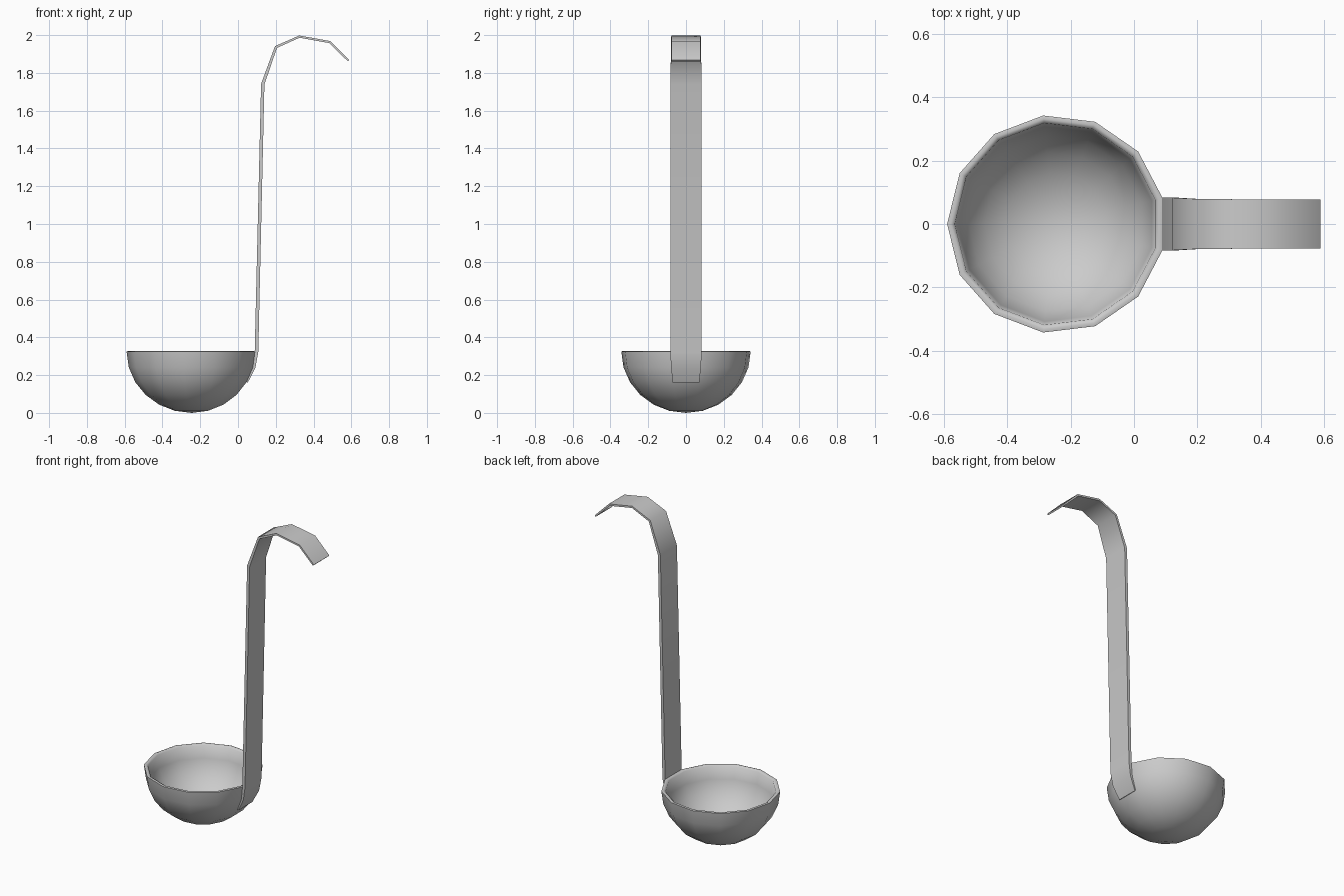
import bpy, bmesh, math
from mathutils import Vector

if "Cube" in bpy.data.objects:
    bpy.data.objects.remove(bpy.data.objects["Cube"])

SIDES, CX = 13, -0.245


def finish(bm, name, angle):
    bmesh.ops.recalc_face_normals(bm, faces=bm.faces)
    mesh = bpy.data.meshes.new(name)
    bm.to_mesh(mesh)
    bm.free()
    ob = bpy.data.objects.new(name, mesh)
    bpy.context.collection.objects.link(ob)
    bpy.ops.object.select_all(action='DESELECT')
    ob.select_set(True)
    bpy.context.view_layer.objects.active = ob
    bpy.ops.object.shade_smooth_by_angle(angle=math.radians(angle))
    return ob


def bridge(bm, a, b):
    n = len(a)
    for i in range(n):
        j = (i + 1) % n
        bm.faces.new((a[i], a[j], b[j], b[i]))


# Bowl: 13-sided shell, outer quarter ellipse, rounded rim, inner quarter ellipse
outer = [(0.345 * math.cos(math.radians(t)), 0.325 - 0.325 * math.sin(math.radians(t)))
         for t in range(75, -1, -15)]
inner = [(0.321 * math.cos(math.radians(t)), 0.32 - 0.298 * math.sin(math.radians(t)))
         for t in range(0, 76, 15)]
profile = outer + [(0.334, 0.328)] + inner
bm = bmesh.new()
rings = []
for r, z in profile:
    ring = []
    for i in range(SIDES):
        a = math.pi + i * math.tau / SIDES
        ring.append(bm.verts.new((CX + r * math.cos(a), r * math.sin(a), z)))
    rings.append(ring)
for a, b in zip(rings, rings[1:]):
    bridge(bm, a, b)
for ring, z in ((rings[0], 0.0), (rings[-1], 0.022)):
    tip = bm.verts.new((CX, 0, z))
    for i in range(SIDES):
        bm.faces.new((ring[i], ring[(i + 1) % SIDES], tip))
finish(bm, "bowl", 60)

# Handle: flat strip rising from one bowl facet and curling over in a hook
# path points: x, z, half width, thickness
path = [(0.043, 0.165, 0.070, 0.020), (0.083, 0.243, 0.079, 0.020),
        (0.098, 0.325, 0.083, 0.019), (0.131, 1.74, 0.083, 0.018),
        (0.201, 1.937, 0.079, 0.014), (0.325, 1.992, 0.078, 0.012),
        (0.486, 1.963, 0.078, 0.012), (0.585, 1.865, 0.078, 0.010)]
pts = [Vector((p[0], 0, p[1])) for p in path]
bm = bmesh.new()
sections = []
for i, (x, z, w, t) in enumerate(path):
    d1 = (pts[i] - pts[max(i - 1, 0)]).normalized()
    d2 = (pts[min(i + 1, len(pts) - 1)] - pts[i]).normalized()
    d = (d1 + d2).normalized()
    off = Vector((d.z, 0, -d.x)) * t / 2
    sections.append([bm.verts.new(pts[i] + off * s + Vector((0, w * y, 0)))
                     for s, y in ((-1, -1), (1, -1), (1, 1), (-1, 1))])
for a, b in zip(sections, sections[1:]):
    bridge(bm, a, b)
bm.faces.new(sections[0])
bm.faces.new(sections[-1])
finish(bm, "handle", 60)
